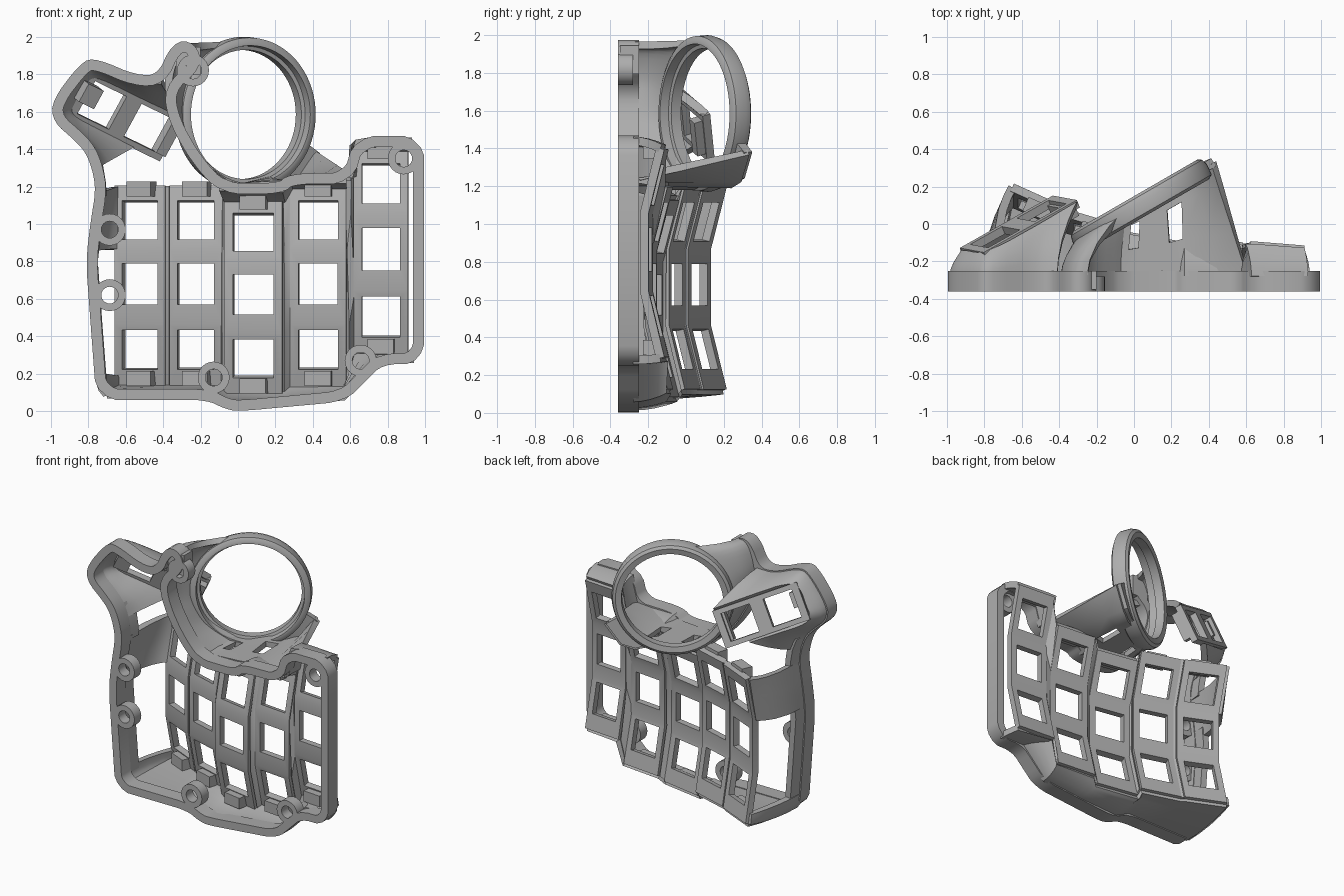
import bpy, bmesh, math
from mathutils import Vector

if "Cube" in bpy.data.objects:
    bpy.data.objects.remove(bpy.data.objects["Cube"])

GREY = (0.42, 0.42, 0.42, 1)
mat = bpy.data.materials.new("matte grey")
mat.use_nodes = True
mat.diffuse_color = GREY
mat.node_tree.nodes["Principled BSDF"].inputs["Base Color"].default_value = GREY
parts = []
FRONT, LEDGE = -0.36, -0.25


def add(name, verts, faces, thick=0.0):
    me = bpy.data.meshes.new(name)
    me.from_pydata([tuple(v) for v in verts], [], faces)
    bm = bmesh.new()
    bm.from_mesh(me)
    bmesh.ops.remove_doubles(bm, verts=bm.verts, dist=0.0005)
    bmesh.ops.recalc_face_normals(bm, faces=bm.faces)
    bm.to_mesh(me)
    bm.free()
    me.materials.append(mat)
    ob = bpy.data.objects.new(name, me)
    bpy.context.collection.objects.link(ob)
    if thick:
        mod = ob.modifiers.new("thickness", 'SOLIDIFY')
        mod.thickness = thick
        mod.offset = 0
        mod.use_even_offset = True
    parts.append(ob)
    return ob


def rounded(pts, times, closed=False):
    """Corner cutting with a limited radius; open paths keep their ends."""
    pts = [Vector(p) for p in pts]
    limit = 0.06
    for _ in range(times):
        out = [] if closed else [pts[0]]
        for i in range(len(pts) if closed else len(pts) - 1):
            a, b = pts[i], pts[(i + 1) % len(pts)]
            t = min(0.25, limit / max((b - a).length, 0.001))
            out += [a.lerp(b, t), b.lerp(a, t)]
        pts = out if closed else out + [pts[-1]]
        limit /= 3
    return pts


def strip(name, rows, thick, closed=False, skip=()):
    n = len(rows[0])
    verts = [v for r in rows for v in r]
    faces = []
    for j in range(len(rows) - 1):
        for i in range(n if closed else n - 1):
            if (j, i) not in skip:
                k = (i + 1) % n
                faces.append((j * n + i, j * n + k, j * n + n + k, j * n + n + i))
    return add(name, verts, faces, thick)


def wall(name, rim, top, times=1, thick=0.045, bulge=1.9):
    """Bulging wall from the rim outline (x, z) back to a 3D edge."""
    low = rounded([(x, LEDGE - 0.03, z) for x, z in rim], times)
    top = rounded(top, times)
    rows = [low]
    for t in (0.25, 0.5, 0.75, 0.9):
        s = t ** bulge
        rows.append([Vector((a.x + (b.x - a.x) * s, a.y + (b.y - a.y) * t,
                             a.z + (b.z - a.z) * s)) for a, b in zip(low, top)])
    return strip(name, rows + [top], thick)


def lathe(name, profile, centre, e1, e2, axis, n):
    verts = []
    for i in range(n):
        a = 2 * math.pi * i / n
        d = e1 * math.cos(a) + e2 * math.sin(a)
        verts += [centre + d * r + axis * h for r, h in profile]
    m = len(profile)
    faces = [(i * m + j, i * m + (j + 1) % m, (i + 1) % n * m + (j + 1) % m, (i + 1) % n * m + j)
             for i in range(n) for j in range(m)]
    return add(name, verts, faces)


def window_plate(name, cells, thick, side, margins):
    """Frames around square openings; each cell is four corners, margins are (bottom, top)."""
    verts, faces = [], []
    for (a, b, c, d), (lo, hi) in zip(cells, margins):
        base = len(verts)
        at = lambda u, v: a.lerp(b, u).lerp(d.lerp(c, u), v)
        verts += [a, b, c, d] + [at(u, v) for u, v in
                  ((side, lo), (1 - side, lo), (1 - side, 1 - hi), (side, 1 - hi))]
        for i in range(4):
            k = (i + 1) % 4
            faces.append((base + i, base + k, base + 4 + k, base + 4 + i))
    return add(name, verts, faces, thick)


def block(name, c, size, ex, ey, ez):
    verts = [Vector(c) + ex * (size[0] * i / 2) + ey * (size[1] * j / 2) + ez * (size[2] * k / 2)
             for i in (-1, 1) for j in (-1, 1) for k in (-1, 1)]
    add(name, verts, [(0, 1, 3, 2), (4, 6, 7, 5), (0, 4, 5, 1), (2, 3, 7, 6), (0, 2, 6, 4), (1, 5, 7, 3)])


X, Y, Z = Vector((1, 0, 0)), Vector((0, 1, 0)), Vector((0, 0, 1))

# Curved key columns: left x, right x, bottom z, top z, depth, sideways slope
columns = [(-0.65, -0.38, 0.12, 1.2, 0.05, 0.45), (-0.36, -0.08, 0.12, 1.2, -0.07, 0.3),
           (-0.07, 0.24, 0.08, 1.13, -0.17, 0.18), (0.28, 0.58, 0.12, 1.2, -0.19, 0.1),
           (0.62, 0.91, 0.29, 1.4, -0.21, 0.08)]


def P(c, u, k):
    xl, xr, zb, zt, y, slope = columns[c]
    i = min(int(k), 2)
    f = k - i
    frac, lift = (0, 0.32, 0.69, 1), (0.085, 0, 0, 0.085)
    z = zb + (zt - zb) * (frac[i] * (1 - f) + frac[i + 1] * f)
    return Vector((xl + (xr - xl) * u, y - slope * (u - 0.5) * (xr - xl)
                   + lift[i] * (1 - f) + lift[i + 1] * f, z))


names = ["inner", "index", "middle", "ring_finger", "outer"]
for c, nm in enumerate(names):
    cells = [(P(c, 0, k), P(c, 1, k), P(c, 1, k + 1), P(c, 0, k + 1)) for k in range(3)]
    window_plate(nm + "_key_column", cells, 0.045, 0.15, [(0.31, 0.08), (0.26, 0.19), (0.14, 0.24)])
    if c < 4:
        strip(nm + "_column_joint", [[P(c, 1, k) for k in range(4)],
                                     [P(c + 1, 0, k) for k in range(4)]], 0.03)
    # Support blocks behind the ends of each column
    across = (P(c, 1, 0) - P(c, 0, 0)).normalized()
    for end, k, up in (("top", 2.93, 0.01), ("bottom", 0.1, 0.02)):
        block(nm + "_support_" + end, P(c, 0.5, k) + Vector((0, -0.05, up)),
              (0.14, 0.08, 0.08), across, Z.cross(across), Z)

# Rim all round the open front
rim = [(-0.73, 0.09), (-0.16, 0.09), (-0.05, 0.035), (0.02, 0.03), (0.56, 0.08), (0.66, 0.18),
       (0.76, 0.28), (0.965, 0.28), (0.965, 1.44), (0.645, 1.44), (0.59, 1.245), (0.28, 1.24),
       (0.23, 1.19), (-0.08, 1.19), (-0.22, 1.34), (-0.34, 1.55), (-0.37, 1.72), (-0.22, 1.85),
       (-0.25, 1.945), (-0.33, 1.945), (-0.41, 1.77), (-0.55, 1.765), (-0.76, 1.855),
       (-0.82, 1.84), (-0.965, 1.65), (-0.96, 1.56), (-0.86, 1.475), (-0.79, 1.4), (-0.75, 1.3),
       (-0.73, 1.18), (-0.76, 1.0), (-0.783, 0.8)]
strip("front_rim", [rounded([(x, y, z) for x, z in rim], 2, True) for y in (FRONT, LEDGE)],
      0.058, True)

# Screw bosses on the rim
for x, z in ((-0.685, 0.97), (-0.685, 0.62), (-0.13, 0.18), (0.655, 0.27), (0.885, 1.35), (-0.24, 1.82)):
    lathe("screw_boss", [(0.045, 0), (0.085, 0), (0.085, 0.08), (0.045, 0.08)],
          Vector((x, FRONT, z)), X, Z, Y, 24)
block("corner_boss_back", (-0.265, -0.3, 1.87), (0.13, 0.1, 0.15), X, Y, Z)

# Bottom wall and the short walls that close the column ends
low = [(-0.7, 0.09), (-0.38, 0.09), (-0.36, 0.09), (-0.16, 0.09), (-0.05, 0.035), (0.26, 0.05),
       (0.3, 0.055), (0.56, 0.08), (0.76, 0.28), (0.94, 0.28)]
wall("bottom_wall", low, [P(c, u, 0) for c in range(5) for u in (0, 1)], 0)
wall("outer_top_wall", [(0.59, 1.25), (0.645, 1.43), (0.7, 1.44), (0.93, 1.44)],
     [P(4, 0, 2.6), P(4, 0, 3), P(4, 0.15, 3), P(4, 1, 3)], 0)
wall("column_top_wall", [(-0.1, 1.2), (0.23, 1.19), (0.28, 1.24), (0.58, 1.24)],
     [P(2, 0, 3), P(2, 1, 3), P(3, 0, 3), P(3, 1, 3)], 0)
wall("left_wall", [(-0.776, 0.86), (-0.76, 1.0), (-0.73, 1.18)],
     [P(0, 0, 2), P(0, 0, 2.5), P(0, 0, 3)], 1, 0.045, 3.5)
wall("lower_left_wall", [(-0.738, 0.2), (-0.732, 0.13), (-0.7, 0.09)],
     [P(0, 0, 0.2), P(0, 0, 0.1), P(0, 0, 0)], 1)

# Deeper flanges along the left side, below and above the left wall
for nm, flange in (("lower", [(-0.735, 0.16), (-0.76, 0.48), (-0.783, 0.8), (-0.77, 0.92)]),
                   ("upper", [(-0.735, 1.15), (-0.74, 1.22), (-0.755, 1.31), (-0.79, 1.4)])):
    strip(nm + "_left_flange", [[(x, LEDGE - 0.03, z) for x, z in flange],
                                [(x + 0.012, -0.16, z) for x, z in flange]], 0.045)

# Thumb key plate
U = Vector((0.8, 0.45, -0.39)).normalized()
V = Vector((0.45, -0.1, 0.88))
V = (V - U * V.dot(U)).normalized()
N = V.cross(U).normalized()
C = Vector((-0.61, -0.02, 1.58))
T = lambda u, v: C + U * u + V * v
window_plate("thumb_key_plate", [(T(a, -0.135), T(b, -0.135), T(b, 0.135), T(a, 0.135))
                                 for a, b in ((-0.31, 0), (0, 0.31))], 0.045, 0.16, [(0.13, 0.13)] * 2)
block("thumb_support_left", T(-0.25, 0.02) + Vector((0, -0.06, 0)), (0.1, 0.1, 0.11), U, N, V)
block("thumb_support_right", T(0.29, 0) + Vector((0, -0.04, 0)), (0.06, 0.07, 0.2), U, N, V)

# Rounded housing around the thumb plate
wall("thumb_housing", [(-0.41, 1.77), (-0.55, 1.765), (-0.76, 1.855), (-0.82, 1.84), (-0.965, 1.65),
                       (-0.96, 1.56), (-0.86, 1.475), (-0.79, 1.4), (-0.755, 1.3)],
     [T(0.3, 0.135), T(0.08, 0.135), T(-0.24, 0.135), T(-0.31, 0.1), T(-0.31, -0.05),
      T(-0.31, -0.1), T(-0.27, -0.135), T(-0.08, -0.135), T(0.14, -0.135)], 2)

# Tilted ball ring
E1, AX = Vector((0.866, 0.5, 0)), Vector((-0.5, 0.866, 0))
RC = Vector((0.035, 0.103, 1.585))
R = lambda deg, r=0.385: RC + (E1 * math.cos(math.radians(deg)) + Z * math.sin(math.radians(deg))) * r
lathe("ball_ring", [(0.345, 0.05), (0.385, 0.057), (0.405, 0.043), (0.415, 0.01), (0.41, -0.05),
                    (0.385, -0.065), (0.368, -0.065), (0.365, -0.015), (0.345, -0.01)],
      RC, E1, Z, AX, 72)

# Wall joining the ring's near side to the rim
wall("ring_side_wall", [(-0.25, 1.945), (-0.32, 1.945), (-0.375, 1.78), (-0.365, 1.68), (-0.34, 1.55),
                        (-0.28, 1.445), (-0.22, 1.34), (-0.08, 1.2)],
     [R(100), R(125), R(148), R(168), R(190), R(208), R(226), R(258)], 2, 0.04)

# Slotted shelf carrying the ring's far side
front_edge = [Vector((x, LEDGE, z)) for x, z in
              ((-0.1, 1.2), (-0.04, 1.2), (0.02, 1.2), (0.2, 1.21), (0.27, 1.22), (0.45, 1.24), (0.6, 1.25))]
back_edge = [R(252), R(262), R(270), R(294), Vector((0.25, 0.24, 1.21)),
             Vector((0.33, 0.29, 1.24)), Vector((0.425, 0.33, 1.38))]
shelf_rows = [[a.lerp(b, t) for a, b in zip(front_edge, back_edge)] for t in (0, 0.35, 0.75, 1)]
strip("ring_shelf", shelf_rows, 0.04, False, {(1, 1), (1, 3)})
strip("ring_gusset", [[R(d) for d in (290, 308, 322, 338)], back_edge[3:]], 0.05)

# Bake the thickness, then smooth the curved surfaces
bpy.ops.object.select_all(action='DESELECT')
for ob in parts:
    ob.select_set(True)
bpy.context.view_layer.objects.active = parts[0]
bpy.ops.object.convert(target='MESH')
bpy.ops.object.shade_smooth_by_angle(angle=math.radians(35))
